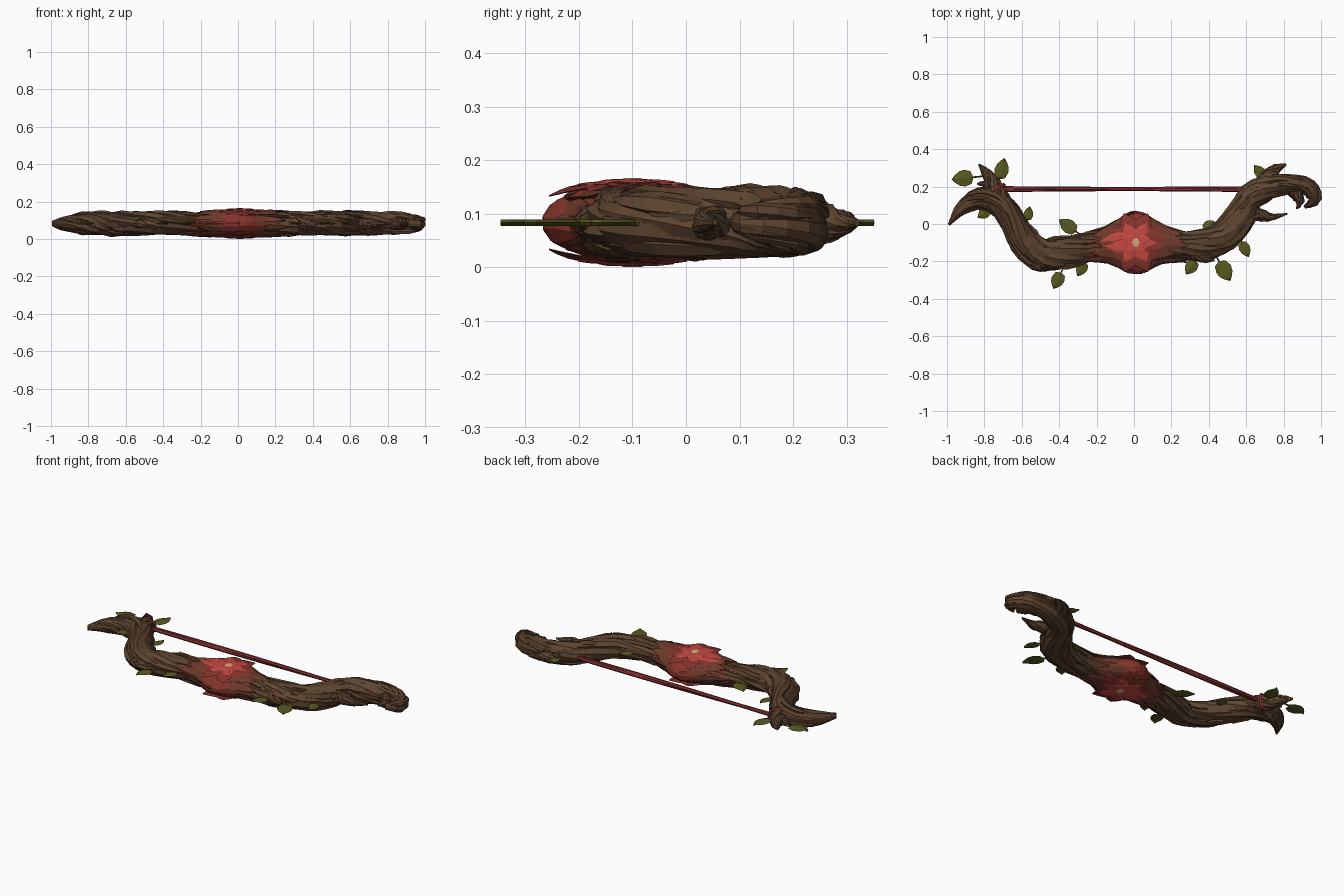
import bpy, bmesh, math, random
from mathutils import Vector

if "Cube" in bpy.data.objects:
    bpy.data.objects.remove(bpy.data.objects["Cube"])

random.seed(7)
ZC = 0.083                      # mid height of the bow
UP = Vector((0, 0, 1))
BROWN, DARK, RUST, CRIMSON, RED, CREAM, GREEN, STRING = range(8)
MATS = []
for name, c in [("bark_brown", (.115, .060, .030)), ("bark_dark", (.098, .05, .026)),
                ("rust_bark", (.15, .042, .023)), ("crimson_petal", (.24, .035, .026)),
                ("bright_petal", (.56, .065, .055)), ("cream_core", (.68, .40, .19)),
                ("leaf_green", (.095, .10, .014)), ("string_red", (.25, .032, .030))]:
    m = bpy.data.materials.new(name)
    m.diffuse_color = (*c, 1)
    m.use_nodes = True
    m.node_tree.nodes["Principled BSDF"].inputs["Base Color"].default_value = m.diffuse_color
    MATS.append(m)


def finish(bm, name):
    bmesh.ops.recalc_face_normals(bm, faces=bm.faces[:])
    me = bpy.data.meshes.new(name)
    bm.to_mesh(me)
    bm.free()
    for m in MATS:
        me.materials.append(m)
    ob = bpy.data.objects.new(name, me)
    bpy.context.collection.objects.link(ob)
    return ob


def tube(bm, frames, sides, mat):
    """Skin rings given as (centre, axis A, axis B); mat is an index or a rule on position."""
    rings = []
    for c, a, b in frames:
        rings.append([bm.verts.new(c + a * math.cos(2 * math.pi * k / sides)
                                   + b * math.sin(2 * math.pi * k / sides)) for k in range(sides)])
    faces = [bm.faces.new(rings[0]), bm.faces.new(rings[-1])]
    for r, q in zip(rings, rings[1:]):
        for k in range(sides):
            j = (k + 1) % sides
            faces.append(bm.faces.new((r[k], r[j], q[j], q[k])))
    for f in faces:
        f.material_index = mat(f.calc_center_median()) if callable(mat) else mat


def sample(pts, t):
    """Catmull-Rom through (x, y, half width, half height); returns centre, normal, radii."""
    def at(t):
        s = max(0, min(t, 1)) * (len(pts) - 1)
        i = min(int(s), len(pts) - 2)
        u = s - i
        p = [pts[max(0, min(k, len(pts) - 1))] for k in range(i - 1, i + 3)]
        return [.5 * (2 * b + (c - a) * u + (2 * a - 5 * b + 4 * c - d) * u * u
                      + (3 * b - a - 3 * c + d) * u ** 3) for a, b, c, d in zip(*p)]
    v, lo, hi = at(t), at(t - .01), at(t + .01)
    tan = Vector((hi[0] - lo[0], hi[1] - lo[1], 0)).normalized()
    return Vector((v[0], v[1], ZC)), Vector((-tan.y, tan.x, 0)), max(v[2], .004), max(v[3], .004)


def bark(shade):
    def rule(p):
        d = abs(p.x + .02)
        return CRIMSON if d < .12 else RUST if d < .22 else shade
    return rule


def strand(bm, pts, t0, t1, phi, twist, size, steps, lift=.74):
    """A tapered root running along the limb surface while winding round it."""
    fr = []
    for i in range(steps + 1):
        u = i / steps
        c, n, w, h = sample(pts, t0 + (t1 - t0) * u)
        a = phi + twist * u
        rad = n * math.cos(a) * w + UP * math.sin(a) * h
        tan = -n * math.sin(a) * w + UP * math.cos(a) * h
        k = max(.06, math.sin(math.pi * (.04 + .92 * u)) ** .6) * random.uniform(.88, 1.12)
        fr.append((c + rad * lift, rad * .3 * k, tan * size * k))
    tube(bm, fr, 6, bark(random.choice((BROWN, BROWN, DARK))))


def limb(name, pts, roots, shards, steps):
    bm = bmesh.new()
    fr = []
    for i in range(steps + 1):
        c, n, w, h = sample(pts, i / steps)
        fr.append((c, n * w * .84, UP * h * .84))
    tube(bm, fr, 9, bark(DARK))
    for k in range(roots):       # long winding roots
        strand(bm, pts, random.uniform(0, .06), random.uniform(.94, 1), 2 * math.pi * k / roots,
               random.uniform(2.2, 3.6), random.uniform(.40, .52), steps)
    for k in range(shards):      # short pointed bark plates
        t = random.uniform(0, .85)
        strand(bm, pts, t, min(1, t + random.uniform(.12, .24)), random.uniform(0, 6.28),
               random.uniform(.2, 1.0), random.uniform(.26, .42), 5, random.uniform(.76, .84))
    finish(bm, name)


# Main limbs: x, y, half width, half height
limb("left_limb", [(.02, -.10, .085, .066), (-.18, -.11, .082, .066), (-.34, -.145, .086, .066),
                   (-.48, -.165, .086, .066), (-.585, -.095, .08, .066), (-.65, .015, .068, .066),
                   (-.72, .11, .068, .064), (-.82, .135, .06, .06), (-.92, .085, .042, .05),
                   (-.99, -.005, .008, .02)], 7, 30, 24)
limb("right_limb", [(0, -.10, .085, .066), (.19, -.112, .08, .066), (.35, -.105, .085, .066),
                    (.48, -.065, .088, .066), (.57, .045, .08, .066), (.63, .15, .07, .066),
                    (.73, .20, .068, .064), (.83, .215, .056, .06), (.93, .20, .05, .054),
                    (.967, .13, .038, .04), (.91, .09, .010, .02)], 7, 30, 26)

# Side branches and spurs
limb("left_upper_branch", [(-.66, .04, .05, .05), (-.73, .17, .05, .05),
                           (-.78, .26, .034, .034), (-.83, .32, .006, .008)], 5, 4, 8)
limb("right_upper_branch", [(.64, .13, .05, .05), (.70, .235, .046, .046),
                            (.755, .29, .03, .026), (.815, .32, .006, .008)], 5, 4, 8)
limb("right_inner_branch", [(.56, .02, .04, .045), (.66, .05, .036, .036), (.73, .035, .024, .024),
                            (.82, .055, .005, .006)], 4, 3, 8)
SPURS = [("left_spur", [(-.42, -.20), (-.52, -.225), (-.595, -.195)]),
         ("left_inner_spur", [(-.60, -.10), (-.66, -.05), (-.71, -.005)]),
         ("left_tip_spur", [(-.70, .16), (-.77, .21), (-.84, .215)]),
         ("right_spur", [(.30, -.15), (.38, -.18), (.43, -.195)]),
         ("right_tip_spur", [(.84, .19), (.885, .13), (.87, .08)])]
for name, p in SPURS:
    limb(name, [(*q, r, r) for q, r in zip(p, (.045, .03, .005))], 4, 2, 5)

# Flower bulge with a shell of petals round the grip
CEN = Vector((.01, -.10, ZC))
bm = bmesh.new()
bmesh.ops.create_icosphere(bm, subdivisions=2, radius=1)
for v in bm.verts:
    v.co = Vector((v.co.x * .16, v.co.y * .145, v.co.z * .062)) + CEN
for f in bm.faces:
    f.material_index = CRIMSON
finish(bm, "flower_bulge")

PROFILE = (.35, .8, 1, .85, .5, .05)


def petal(bm, point, side, normal, width, thick, mat, sides=6):
    fr = []
    for i, w in enumerate(PROFILE):
        u = i / (len(PROFILE) - 1)
        fr.append((point(u), side(u) * width * w, normal(u) * thick * (.3 + .7 * w)))
    tube(bm, fr, sides, mat)


def sepals(bm, s, count, x0, x1, grow, width, mat, offset):
    for k in range(count):
        a = 2 * math.pi * (k + offset) / count + random.uniform(-.12, .12)
        end = x1 + random.uniform(-.04, .04)
        rad = Vector((0, math.cos(a), math.sin(a)))

        def point(u):
            x = x0 + (end - x0) * u
            bul = math.exp(-(x / .12) ** 2)
            ry, rz = .080 + .076 * bul * grow, .061 + .004 * grow
            return Vector((CEN.x + s * x, CEN.y - .35 * x * x + ry * rad.y, ZC + rz * rad.z))
        tan = Vector((0, -math.sin(a) * 1.5, math.cos(a) * .75))
        petal(bm, point, lambda u: tan, lambda u: rad, width, .010, mat)


bm = bmesh.new()
for s in (-1, 1):
    sepals(bm, s, 9, .08, .25, .9, .030, RUST, 0)
    sepals(bm, s, 8, .04, .18, 1.0, .036, RUST, .5)
    sepals(bm, s, 9, -.03, .13, 1.08, .038, CRIMSON, 0)
finish(bm, "grip_petals")


# Open blossom on the top and bottom faces
def ring(bm, s, count, r0, r1, h0, h1, width, mat, offset):
    for k in range(count):
        a = 2 * math.pi * (k + offset) / count
        d = Vector((math.cos(a), math.sin(a), 0))
        e = Vector((-d.y, d.x, 0))
        petal(bm, lambda u: CEN + d * (r0 + (r1 - r0) * u) + UP * s * (h0 + (h1 - h0) * u * u),
              lambda u: e, lambda u: UP, width, .005, mat)


bm = bmesh.new()
for s in (-1, 1):
    ring(bm, s, 8, .05, .168, .071, .050, .050, CRIMSON, .5)
    ring(bm, s, 6, .02, .118, .073, .071, .038, RED, 0)
    ring(bm, s, 5, .005, .078, .077, .076, .036, RED, .25)
    # long bright points lying along the grip
    for sx in (-1, 1):
        for dy in (-.035, .04):
            petal(bm, lambda u: CEN + Vector((sx * (.04 + .15 * u), dy * (1 - .8 * u), s * (.074 - .007 * u))),
                  lambda u: Vector((0, 1, 0)), lambda u: UP, .028, .005, RED if sx < 0 else CRIMSON)
finish(bm, "blossom_petals")
bm = bmesh.new()
for s in (-1, 1):
    tube(bm, [(CEN + UP * s * .06, Vector((.03, 0, 0)), Vector((0, .036, 0))),
              (CEN + UP * s * .079, Vector((.026, 0, 0)), Vector((0, .032, 0))),
              (CEN + UP * s * .083, Vector((.014, 0, 0)), Vector((0, .018, 0)))], 6, CREAM)
finish(bm, "blossom_core")

# Leaves: base x, y, direction, length, half width
LEAVES = [(-.86, .25, 186, .115, .045), (-.72, .24, 76, .115, .038),
          (-.77, .08, 215, .08, .03), (-.31, -.04, 145, .11, .038),
          (-.57, .02, 80, .075, .026), (-.39, -.26, 245, .095, .036),
          (-.26, -.205, 240, .085, .030), (.33, -.195, 235, .09, .034),
          (.455, -.20, 300, .12, .044), (.575, -.095, 295, .09, .03),
          (.70, .245, 130, .09, .03), (.375, -.03, 40, .07, .03)]
bm = bmesh.new()
for x, y, ang, ln, w in LEAVES:
    d = Vector((math.cos(math.radians(ang)), math.sin(math.radians(ang)), 0))
    e = Vector((-d.y, d.x, 0))
    fr = [(Vector((x, y, ZC)) + d * ln * u, e * w * k, UP * .006) for u, k in
          ((-.8, .1), (0, .1), (.1, .75), (.4, 1), (.65, .85), (.85, .45), (1, .03))]
    tube(bm, fr, 4, GREEN)
finish(bm, "leaves")

# String of two strands and its wrap on the left branch
bm = bmesh.new()
for ph in (0, math.pi):
    fr = []
    for i in range(9):
        a = ph + i * math.pi / 8
        c = Vector((-.72 + 1.37 * i / 8, .187 + .005 * math.cos(a), ZC + .005 * math.sin(a)))
        fr.append((c, Vector((0, .010, 0)), UP * .010))
    tube(bm, fr, 6, STRING)
axis = Vector((-.5, .86, 0))
nrm = Vector((.86, .5, 0))
fr = []
for i in range(17):
    a = 2 * math.pi * i / 16
    rad = nrm * math.cos(a) + UP * math.sin(a) * .9
    fr.append((Vector((-.737, .185, ZC)) + rad * .05, rad * .008, axis * .010))
tube(bm, fr, 5, STRING)
finish(bm, "bow_string")
